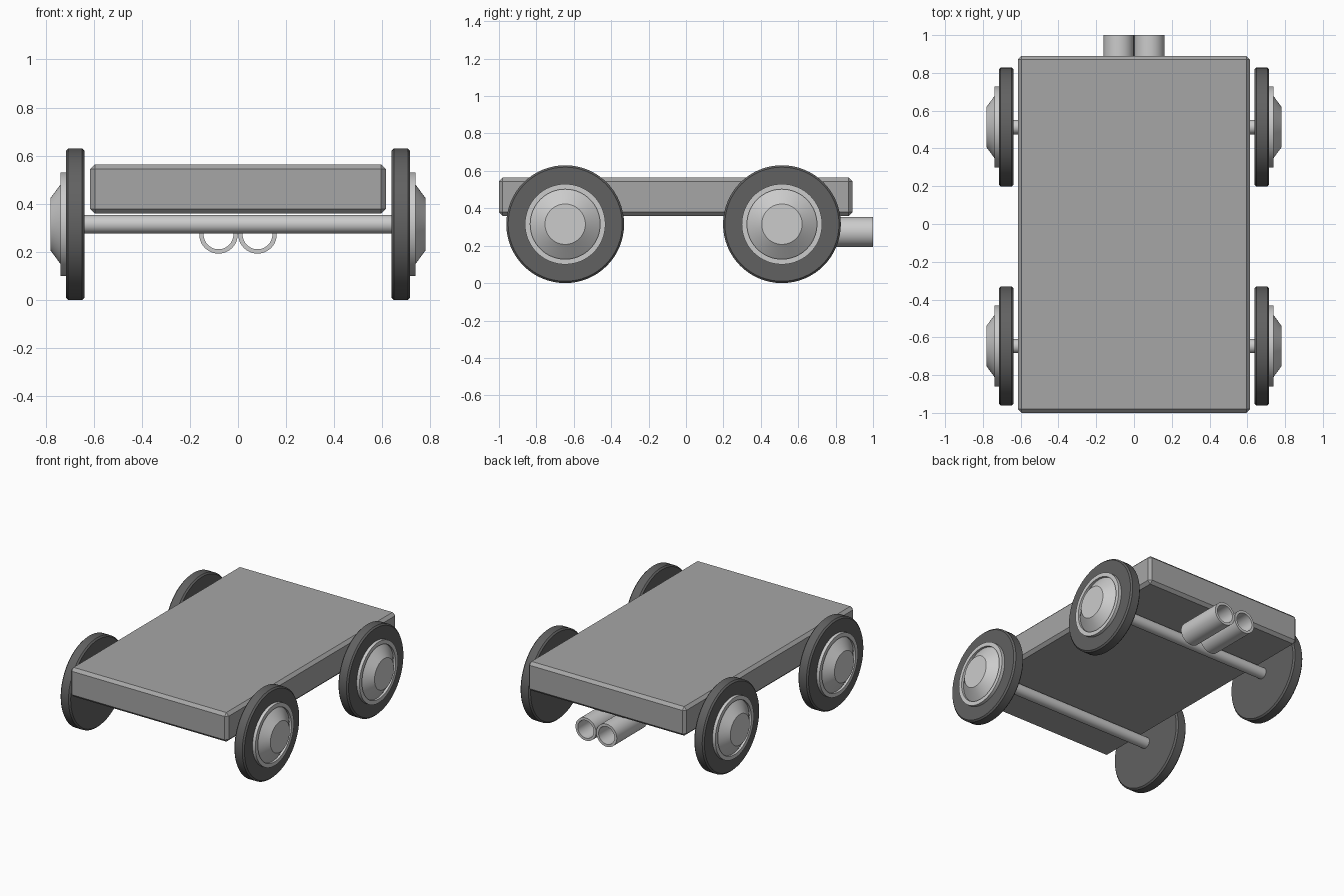
import bpy, bmesh, math

if "Cube" in bpy.data.objects:
    bpy.data.objects.remove(bpy.data.objects["Cube"])


def material(name, v):
    m = bpy.data.materials.new(name)
    m.diffuse_color = (v, v, v, 1)
    m.use_nodes = True
    m.node_tree.nodes["Principled BSDF"].inputs["Base Color"].default_value = m.diffuse_color
    return m


def finish(name, bm, loc, mat=None):
    bmesh.ops.recalc_face_normals(bm, faces=bm.faces)
    me = bpy.data.meshes.new(name)
    bm.to_mesh(me)
    bm.free()
    ob = bpy.data.objects.new(name, me)
    ob.location = loc
    bpy.context.collection.objects.link(ob)
    if mat:
        me.materials.append(mat)
    return ob


def lathe(name, profile, axis, loc, mat=None, closed=False, sides=64):
    """Spin (distance along axis, radius) points around the x or y axis."""
    bm = bmesh.new()
    rings = []
    for d, r in profile:
        ring = []
        for i in range(sides):
            a = 2 * math.pi * i / sides
            u, v = r * math.cos(a), r * math.sin(a)
            ring.append(bm.verts.new((d, u, v) if axis == 'x' else (u, d, v)))
        rings.append(ring)
    pairs = list(zip(rings, rings[1:]))
    if closed:
        pairs.append((rings[-1], rings[0]))
    else:
        bm.faces.new(rings[0])
        bm.faces.new(rings[-1])
    for a, b in pairs:
        for i in range(sides):
            j = (i + 1) % sides
            bm.faces.new((a[i], a[j], b[j], b[i]))
    ob = finish(name, bm, loc, mat)
    bpy.ops.object.select_all(action='DESELECT')
    ob.select_set(True)
    bpy.context.view_layer.objects.active = ob
    bpy.ops.object.shade_smooth_by_angle(angle=math.radians(25))
    return ob


rubber = material("dark_rubber", 0.12)
paint = material("body_grey", 0.38)

# Chassis slab with chamfered edges
bm = bmesh.new()
bmesh.ops.create_cube(bm, size=1)
bmesh.ops.scale(bm, vec=(1.23, 1.89, 0.205), verts=bm.verts)
bmesh.ops.bevel(bm, geom=bm.edges[:], offset=0.02, segments=1, affect='EDGES')
finish("chassis", bm, (0, -0.055, 0.4615), paint)

# Wheels and axles
R = 0.315
tyre = [(0.638, R - 0.01), (0.648, R), (0.706, R), (0.716, R - 0.01)]
hub = [(0.70, 0.215), (0.738, 0.215), (0.738, 0.187), (0.722, 0.187), (0.78, 0.108)]
for label, y in (("front", -0.646), ("rear", 0.513)):
    lathe(label + "_axle", [(-0.65, 0.038), (0.65, 0.038)], 'x', (0, y, R), sides=32)
    for side, s in (("left", -1), ("right", 1)):
        tag = label + "_" + side
        lathe(tag + "_tyre", [(s * d, r) for d, r in tyre], 'x', (0, y, R), rubber)
        lathe(tag + "_hub", [(s * d, r) for d, r in hub], 'x', (0, y, R))

# Twin open exhaust pipes
pipe = [(0.66, 0.08), (1.0, 0.08), (1.0, 0.062), (0.66, 0.062)]
for side, s in (("left", -1), ("right", 1)):
    lathe(side + "_exhaust_pipe", pipe, 'y', (s * 0.081, 0, 0.273), closed=True, sides=48)
